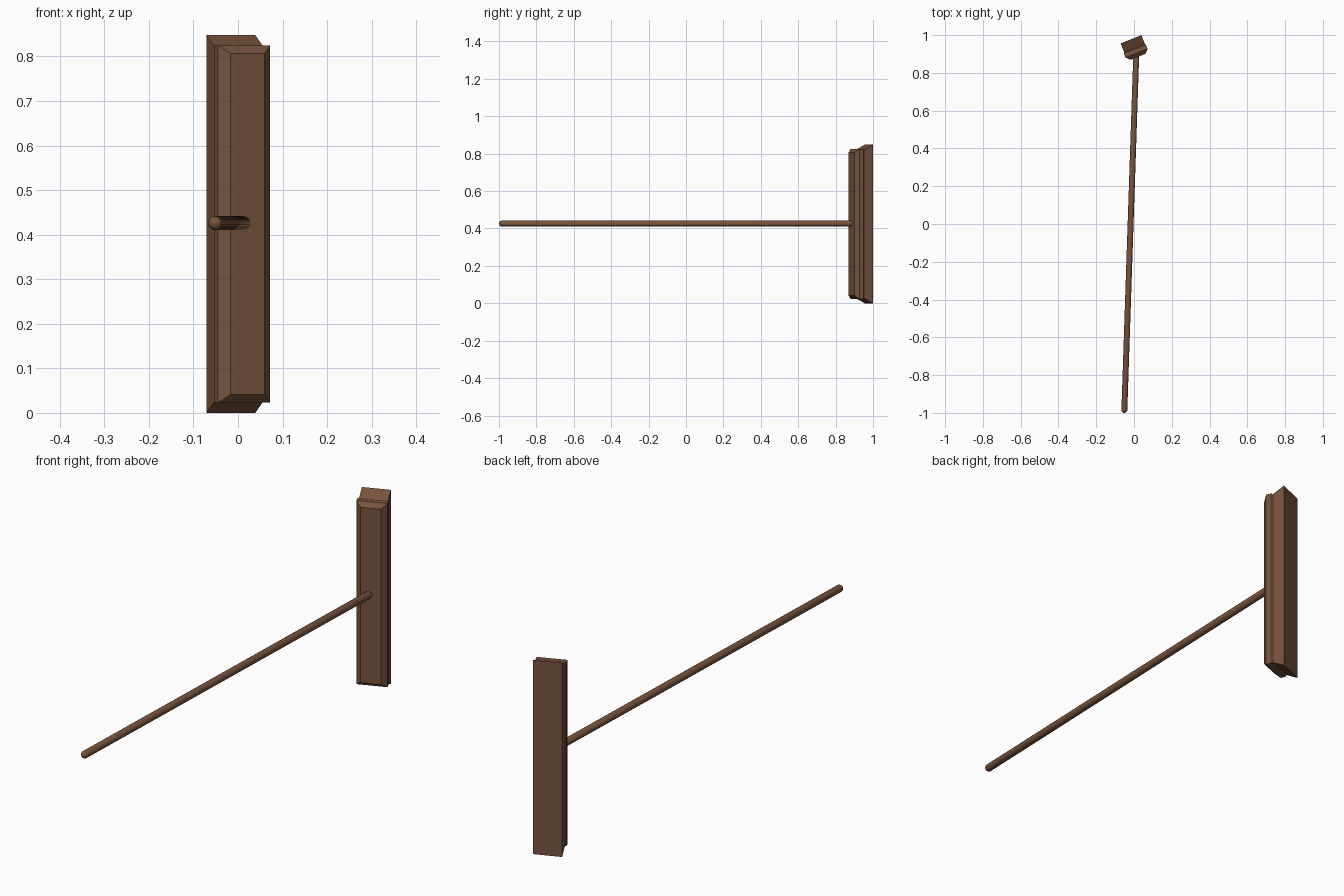
import bpy, bmesh, math
from mathutils import Matrix, Vector

if "Cube" in bpy.data.objects:
    bpy.data.objects.remove(bpy.data.objects["Cube"])

wood = bpy.data.materials.new("brown_wood")
wood.diffuse_color = (0.184, 0.087, 0.045, 1)
wood.use_nodes = True
wood.node_tree.nodes["Principled BSDF"].inputs["Base Color"].default_value = wood.diffuse_color


def finish(name, bm):
    bmesh.ops.recalc_face_normals(bm, faces=bm.faces)
    mesh = bpy.data.meshes.new(name)
    bm.to_mesh(mesh)
    bm.free()
    obj = bpy.data.objects.new(name, mesh)
    bpy.context.collection.objects.link(obj)
    mesh.materials.append(wood)
    return obj


# head: rectangular rings stacked from the back face to the front face
# (distance in front of the back face, half width, half height)
RINGS = [(0, 0.059, 0.424), (0.051, 0.059, 0.397), (0.056, 0.063, 0.401),
         (0.08, 0.063, 0.401), (0.10, 0.0415, 0.383)]
bm = bmesh.new()
loops = [[bm.verts.new((sx * w, -d, sz * h))
          for sx, sz in ((-1, -1), (1, -1), (1, 1), (-1, 1))] for d, w, h in RINGS]
for a, b in zip(loops, loops[1:]):
    for i in range(4):
        j = (i + 1) % 4
        bm.faces.new((a[i], a[j], b[j], b[i]))
bm.faces.new(loops[0])
bm.faces.new(loops[-1])
head = finish("head", bm)
head.location = (-0.016, 0.978, 0.424)
head.rotation_euler.z = math.radians(21.8)

# handle: long rod with rounded ends, made by stretching a sphere
R = 0.0158
start, end = Vector((-0.051, -0.984, 0.426)), Vector((0.012, 0.9, 0.426))
axis = end - start
bm = bmesh.new()
bmesh.ops.create_uvsphere(bm, u_segments=24, v_segments=11, radius=R)
for v in bm.verts:
    if v.co.z > 0:
        v.co.z += axis.length
handle = finish("handle", bm)
handle.matrix_world = Matrix.Translation(start) @ axis.to_track_quat("Z", "Y").to_matrix().to_4x4()
bpy.context.view_layer.objects.active = handle
handle.select_set(True)
bpy.ops.object.shade_smooth_by_angle(angle=math.radians(40))
